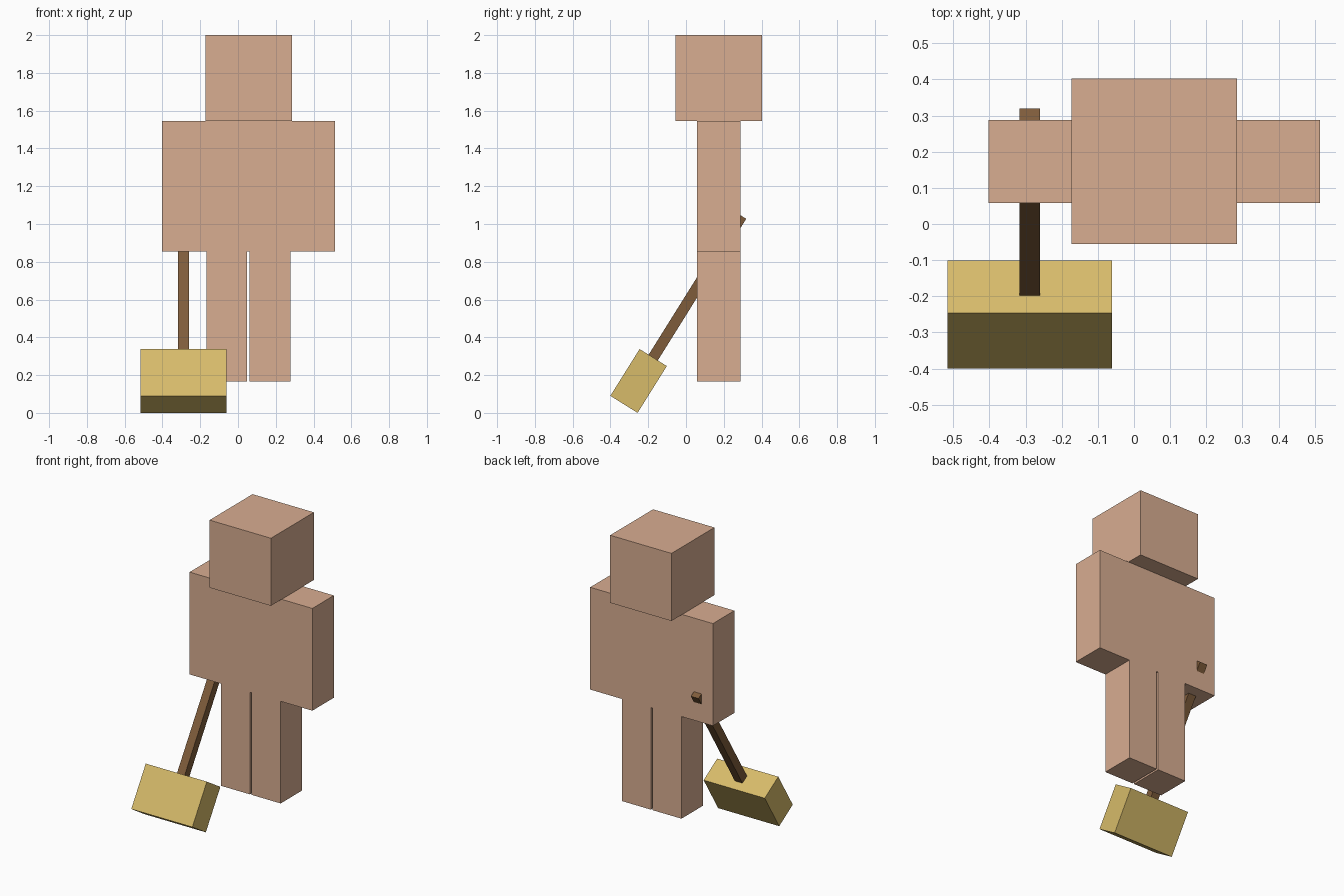
import bpy, math
from mathutils import Matrix, Vector

if "Cube" in bpy.data.objects:
    bpy.data.objects.remove(bpy.data.objects["Cube"])


def material(name, rgb):
    def lin(c):
        c /= 255
        return c / 12.92 if c <= 0.04045 else ((c + 0.055) / 1.055) ** 2.4
    m = bpy.data.materials.new(name)
    m.diffuse_color = (*[lin(c) for c in rgb], 1)
    m.use_nodes = True
    m.node_tree.nodes["Principled BSDF"].inputs["Base Color"].default_value = m.diffuse_color
    return m


skin = material("skin", (216, 173, 145))
wood = material("wood", (127, 92, 59))
gold = material("gold", (215, 187, 106))


def box(name, center, size, mat, tilt=0.0):
    """Box of a given size, tilted about the x axis."""
    bpy.ops.mesh.primitive_cube_add(size=1)
    o = bpy.context.object
    o.name = name
    o.data.transform(Matrix.Diagonal((*size, 1)))
    o.location = center
    o.rotation_euler.x = tilt
    o.data.materials.append(mat)
    return o


# Figure
CX, CY = 0.056, 0.173
box("head", (CX, CY, 1.772), (0.458, 0.458, 0.456), skin)
box("torso_and_arms", (CX, CY, 1.199), (0.916, 0.229, 0.69), skin)
for side, x in (("right", -0.0595), ("left", 0.1695)):
    box(side + "_leg", (x, CY, 0.51), (0.216, 0.229, 0.69), skin)

# Hammer, leaning back through the right arm
TILT = -math.radians(32)
axis = Vector((0, math.sin(-TILT), math.cos(TILT)))
block = Vector((-0.2885, -0.251, 0.169))
box("hammer_block", block, (0.456, 0.17, 0.292), gold, TILT)
start, end = 0.14, 1.03
box("hammer_handle", block + axis * (start + end) / 2,
    (0.057, 0.057, end - start), wood, TILT)
